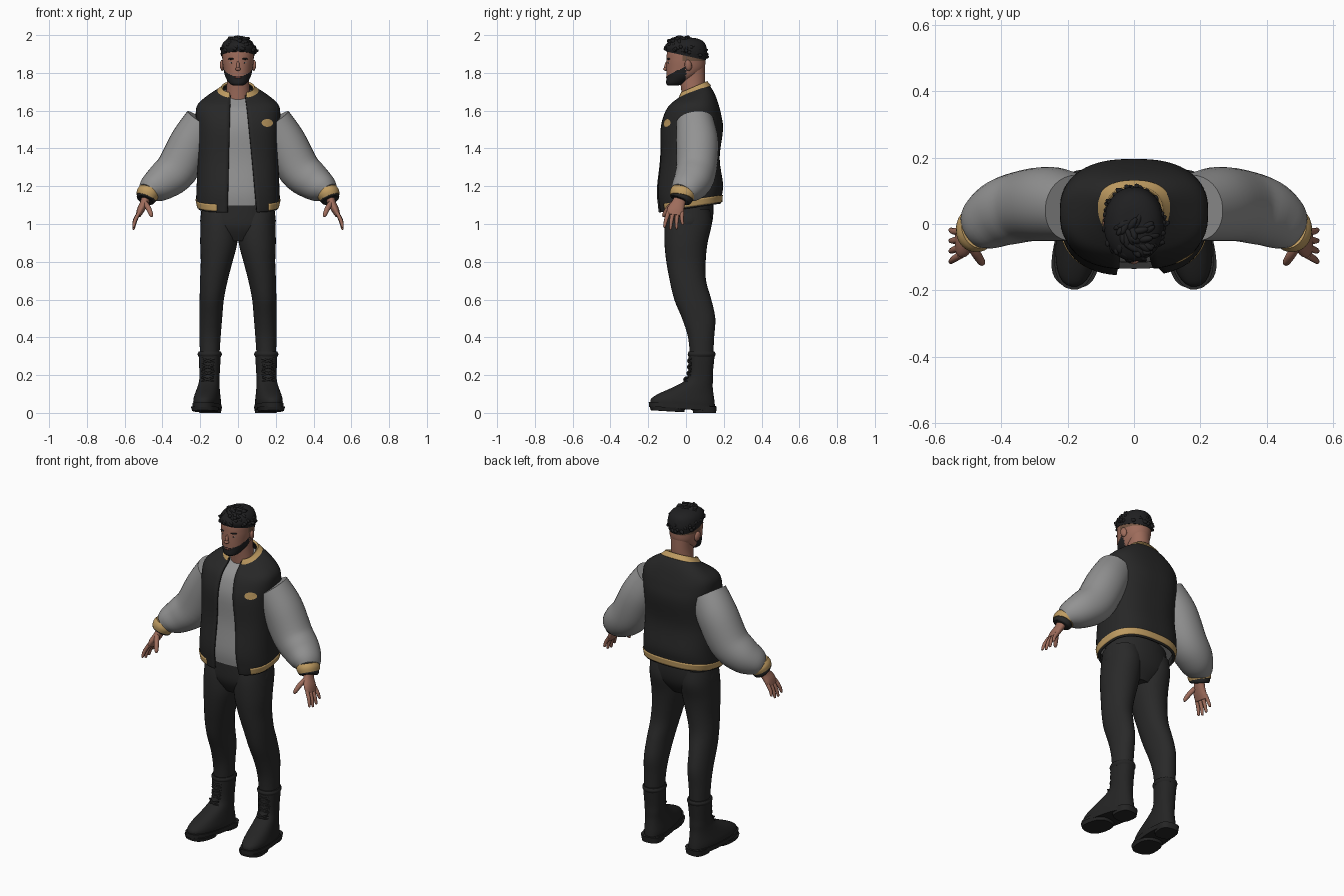
import bpy, bmesh, random
from math import sin, cos, pi, asin, radians, copysign
from mathutils import Matrix, Vector, Euler

random.seed(4)
if "Cube" in bpy.data.objects:
    bpy.data.objects.remove(bpy.data.objects["Cube"])


def material(name, r, g, b):
    m = bpy.data.materials.new(name)
    m.use_nodes = True
    m.diffuse_color = (r, g, b, 1)
    bsdf = next(n for n in m.node_tree.nodes if n.type == "BSDF_PRINCIPLED")
    bsdf.inputs["Base Color"].default_value = (r, g, b, 1)
    bsdf.inputs["Roughness"].default_value = 0.8
    return m


JACKET = material("jacket_black", .020, .020, .020)
TROUSER = material("trouser_black", .022, .022, .022)
BOOT = material("boot_black", .018, .018, .018)
HAIR = material("hair_black", .014, .014, .015)
GREY = material("sleeve_grey", .29, .29, .29)
GOLD = material("gold_trim", .52, .33, .12)
SKIN = material("skin", .34, .15, .105)
STUBBLE = material("shaved_hair", .17, .09, .055)
WHITE = material("eye_white", .55, .52, .50)
LIP = material("lip", .26, .09, .07)


def finish(name, bm, mat, xf=Matrix(), angle=45):
    bm.transform(xf)
    bmesh.ops.recalc_face_normals(bm, faces=bm.faces)
    me = bpy.data.meshes.new(name)
    bm.to_mesh(me)
    bm.free()
    me.materials.append(mat)
    me.shade_smooth()
    me.set_sharp_from_angle(angle=radians(angle))
    ob = bpy.data.objects.new(name, me)
    bpy.context.collection.objects.link(ob)
    return ob


def spline(rings, sub):
    """Catmull-Rom interpolation of ring tuples (x, y, z, rx, ry, tilt)."""
    r = [tuple(q) + (0,) * (6 - len(q)) for q in rings]
    r = [r[0]] + r + [r[-1]]
    out = []
    for a, b, c, d in zip(r, r[1:], r[2:], r[3:]):
        for k in range(sub):
            t = k / sub
            out.append([.5 * (2 * q + (s - p) * t + (2 * p - 5 * q + 4 * s - w) * t * t
                              + (3 * q - p - 3 * s + w) * t ** 3)
                        for p, q, s, w in zip(a, b, c, d)])
    return out + [list(r[-1])]


def loft(name, rings, mat, n=32, sub=4, p=2.1, edges=None, follow=False,
         xf=Matrix(), thick=0, angle=45):
    """Skin superellipse rings; edges(z) leaves a front opening, follow tilts rings along the path."""
    pts = spline(rings, sub)
    bm, rows = bmesh.new(), []

    def power(v):
        return copysign(abs(v) ** (2 / p), v)

    for i, (x, y, z, rx, ry, tilt) in enumerate(pts):
        a0 = a1 = 0
        if edges:
            a0, a1 = (asin(min(.95, e / rx) ** (p / 2)) for e in edges(z))
        u, v = Vector((1, 0, 0)), Vector((0, 1, 0))
        if follow:
            t = Vector(pts[min(i + 1, len(pts) - 1)][:3]) - Vector(pts[max(i - 1, 0)][:3])
            t.normalize()
            u = v.cross(t).normalized()
            v = t.cross(u)
        row = []
        for k in range(n):
            a = a0 + (2 * pi - a0 - a1) * k / (n - 1 if edges else n)
            sy = -power(cos(a))
            co = Vector((x, y, z)) + u * rx * power(sin(a)) + v * ry * sy
            co.z += tilt * ry * sy
            row.append(bm.verts.new(co))
        rows.append(row)
    for a, b in zip(rows, rows[1:]):
        for k in range(n - 1 if edges else n):
            j = (k + 1) % n
            bm.faces.new((a[k], a[j], b[j], b[k]))
    if not edges:
        bm.faces.new(rows[0])
        bm.faces.new(rows[-1])
    ob = finish(name, bm, mat, xf, angle)
    if thick:
        mod = ob.modifiers.new("thickness", "SOLIDIFY")
        mod.thickness, mod.offset = thick, 0
    return ob


def blobs(name, items, mat, xf=Matrix()):
    """Ellipsoids given as (location, scale, rotation)."""
    bm = bmesh.new()
    for loc, scale, rot in items:
        m = Matrix.LocRotScale(Vector(loc), Euler(rot), Vector(scale))
        bmesh.ops.create_icosphere(bm, subdivisions=2, radius=1, matrix=m)
    return finish(name, bm, mat, xf)


# Jacket body with open front, over a shirt
body = [(0, .02, 1.085, .205, .16, .15), (0, .02, 1.13, .215, .165, .15),
        (0, .02, 1.2, .213, .17, .08), (0, .02, 1.35, .208, .152),
        (0, .03, 1.5, .212, .16), (0, .035, 1.58, .218, .145),
        (0, .04, 1.63, .208, .125, .05), (0, .045, 1.67, .16, .1, .2),
        (0, .045, 1.7, .105, .075, .4), (0, .04, 1.71, .085, .07, .45)]


def opening(z):
    k = (z - 1.08) / .6
    return .10 - .06 * k, .055 - .015 * k


jacket = loft("jacket_body", body, JACKET, 64, p=2.6, edges=opening, thick=.012)
shirt = [(x, y, z - .012, rx - .015, ry - .015, *t) for x, y, z, rx, ry, *t in body[1:]]
loft("shirt", shirt, GREY, 48, p=2.6)
loft("hem_band", [(0, .02, 1.092, .211, .166, .15), (0, .02, 1.128, .219, .169, .15)],
     GOLD, 64, p=2.6, edges=lambda z: (.16, .11), thick=.012)
loft("collar_band", [(0, .045, 1.694, .112, .083, .42), (0, .04, 1.712, .09, .074, .45),
                     (0, .04, 1.722, .082, .068, .45)],
     GOLD, 48, p=2.4, edges=lambda z: (.045, .045), thick=.012)

# Chest badge, wrapped onto the jacket
bm = bmesh.new()
bmesh.ops.create_circle(bm, cap_ends=True, cap_tris=True, segments=18, radius=1,
                        matrix=Matrix.Translation((.155, -.25, 1.535))
                        @ Matrix.Rotation(pi / 2, 4, "X") @ Matrix.Diagonal((.03, .021, 1, 1)))
badge = finish("chest_badge", bm, GOLD)
wrap = badge.modifiers.new("wrap", "SHRINKWRAP")
wrap.target, wrap.wrap_method, wrap.offset = jacket, "PROJECT", .004
wrap.use_project_y, wrap.use_positive_direction = True, True

# Head, with beard and shaved sides set by height and depth
head = loft("head", [(0, -.07, 1.733, .025, .026), (0, -.055, 1.745, .046, .05),
                     (0, -.023, 1.78, .067, .08), (0, -.004, 1.82, .077, .1),
                     (0, .0, 1.87, .083, .103), (0, .002, 1.92, .082, .1),
                     (0, .003, 1.96, .06, .075), (0, .003, 1.98, .02, .025)],
            SKIN, 72, 8)
head.data.materials.append(HAIR)
head.data.materials.append(STUBBLE)
for f in head.data.polygons:
    c = f.center
    if c.y < .0 and c.z < 1.785 + .5 * (c.y + .1):
        f.material_index = 1
    elif c.z > 1.865 and c.y > -.02:
        f.material_index = 2
loft("neck", [(0, .05, 1.62, .072, .066), (0, .038, 1.70, .063, .062),
              (0, .035, 1.77, .058, .066), (0, .04, 1.83, .06, .06)], SKIN)
O = (0, 0, 0)
blobs("nose", [((0, -.103, 1.837), (.009, .012, .028), (-.2, 0, 0)),
               ((0, -.109, 1.82), (.015, .013, .009), O)], SKIN)
blobs("mouth", [((0, -.099, 1.777), (.022, .007, .006), O)], LIP)

# Hair cap with tousled locks
loft("hair_cap", [(0, 0, 1.89, .086, .106, -.22), (0, 0, 1.925, .091, .112, -.12),
                  (0, 0, 1.96, .078, .098), (0, 0, 1.982, .048, .06),
                  (0, 0, 1.987, .01, .012)], HAIR, 40)
locks = []
for i in range(90):
    a, h = i * 2.4, .1 + .9 * random.random()
    r = (1 - h * h) ** .5
    loc = (.082 * r * cos(a), .102 * r * sin(a), 1.9 + .083 * h - .022 * r * sin(a))
    size = random.uniform(.8, 1.2)
    locks.append((loc, (.026 * size, .011, .012),
                  (random.uniform(-.5, .5), random.uniform(-.4, .4), a + random.uniform(.3, 1.2))))
blobs("hair_locks", locks, HAIR)

# Hips
loft("trouser_hips", [(0, .015, 1.17, .17, .125), (0, .015, 1.06, .195, .13),
                      (0, .01, .98, .19, .12), (0, .005, .91, .09, .08)], TROUSER, 40)

for s, side in ((1, "left_"), (-1, "right_")):
    flip = Matrix.Scale(s, 4, (1, 0, 0))

    # Face details
    blobs(side + "eye", [((.033, -.086, 1.854), (.013, .009, .006), O)], WHITE, flip)
    blobs(side + "pupil", [((.033, -.094, 1.854), (.005, .003, .005), O)], HAIR, flip)
    blobs(side + "eyebrow", [((.035, -.092, 1.874), (.02, .008, .005), (0, 0, .25))], HAIR, flip)
    blobs(side + "ear", [((.084, .012, 1.84), (.011, .02, .03), (.2, 0, .3))], SKIN, flip)

    # Sleeve and cuff
    loft(side + "sleeve", [(.18, .048, 1.54, .105, .1), (.25, .06, 1.43, .112, .112),
                           (.322, .055, 1.292, .112, .108), (.395, .035, 1.227, .1, .102),
                           (.452, .003, 1.188, .078, .085), (.477, -.015, 1.165, .056, .066)],
         GREY, follow=True, xf=flip)
    loft(side + "cuff", [(.470, -.012, 1.178, .055, .064), (.478, -.018, 1.16, .060, .068),
                         (.486, -.023, 1.14, .055, .062)], GOLD, follow=True, xf=flip)
    loft(side + "cuff_edge", [(.483, -.022, 1.146, .052, .060), (.488, -.025, 1.132, .051, .058),
                              (.491, -.028, 1.124, .044, .05)], JACKET, follow=True, xf=flip)

    # Hand
    loft(side + "palm", [(.483, -.025, 1.15, .026, .032), (.497, -.04, 1.11, .022, .036),
                         (.515, -.055, 1.075, .02, .045), (.528, -.06, 1.045, .014, .043)],
         SKIN, 20, follow=True, xf=flip)
    for i, finger in enumerate(("index", "middle", "ring", "little")):
        y, drop = -.094 + .024 * i, (.068, .08, .076, .055)[i]
        loft(side + finger + "_finger",
             [(.524, y, 1.06, .010, .012), (.544, y - .012 + .004 * i, 1.055 - drop * .5, .010, .010),
              (.553, y - .02 + .008 * i, 1.055 - drop, .007, .007),
              (.553, y - .02 + .008 * i, 1.051 - drop, .002, .002)],
             SKIN, 10, 3, follow=True, xf=flip)
    loft(side + "thumb", [(.495, -.06, 1.115, .014, .014), (.475, -.092, 1.085, .014, .014),
                          (.460, -.115, 1.05, .011, .011), (.456, -.12, 1.038, .004, .004)],
         SKIN, 12, 3, follow=True, xf=flip)

    # Trouser leg
    loft(side + "trouser_leg",
         [(.1, .015, 1.08, .094, .112), (.1, .012, 1.0, .098, .124), (.102, .0, .9, .098, .114),
          (.113, 0, .8, .084, .104), (.128, .01, .7, .073, .096), (.139, .036, .6, .064, .098),
          (.144, .067, .5, .06, .088), (.148, .08, .4, .056, .069), (.15, .083, .28, .05, .06)],
         TROUSER, xf=flip)

    # Boot, toes turned outward
    pivot = Vector((.15, .08, 0))
    xf = (flip @ Matrix.Translation(pivot) @ Matrix.Rotation(radians(8), 4, "Z")
          @ Matrix.Translation(-pivot))
    loft(side + "boot", [(.15, -.018, .035, .066, .172, -.05), (.15, -.018, .065, .068, .17, -.05),
                         (.15, -.002, .1, .063, .148), (.15, .035, .135, .057, .107),
                         (.15, .067, .17, .053, .075), (.15, .077, .21, .053, .065),
                         (.15, .081, .27, .056, .067), (.15, .083, .312, .058, .069)],
         BOOT, p=2.3, xf=xf)
    loft(side + "boot_rim", [(.15, .083, .296, .058, .068), (.15, .083, .31, .064, .074),
                             (.15, .083, .324, .059, .069)], BOOT, xf=xf)
    loft(side + "sole", [(.15, -.02, .02, .07, .178, -.06), (.15, -.02, .046, .071, .18, -.06)],
         BOOT, p=2.5, sub=1, xf=xf, angle=30)
    loft(side + "front_tread", [(.15, -.1, .009, .066, .088, -.06), (.15, -.1, .03, .072, .094, -.06)],
         BOOT, p=2.6, sub=1, xf=xf, angle=30)
    loft(side + "heel", [(.15, .098, .0, .056, .06), (.15, .098, .035, .062, .064)],
         BOOT, p=2.8, sub=1, xf=xf, angle=30)
    for i in range(4):
        z, y = .165 + .033 * i, (-.008, .009, .012, .013)[i]
        for d in (1, -1):
            loft(f"{side}lace_{i}_{d}", [(.15 - .032 * d, y + .012, z, .005, .005),
                                         (.15, y - .002, z + .012, .006, .006),
                                         (.15 + .032 * d, y + .012, z + .024, .005, .005)],
                 BOOT, 8, 3, follow=True, xf=xf)
